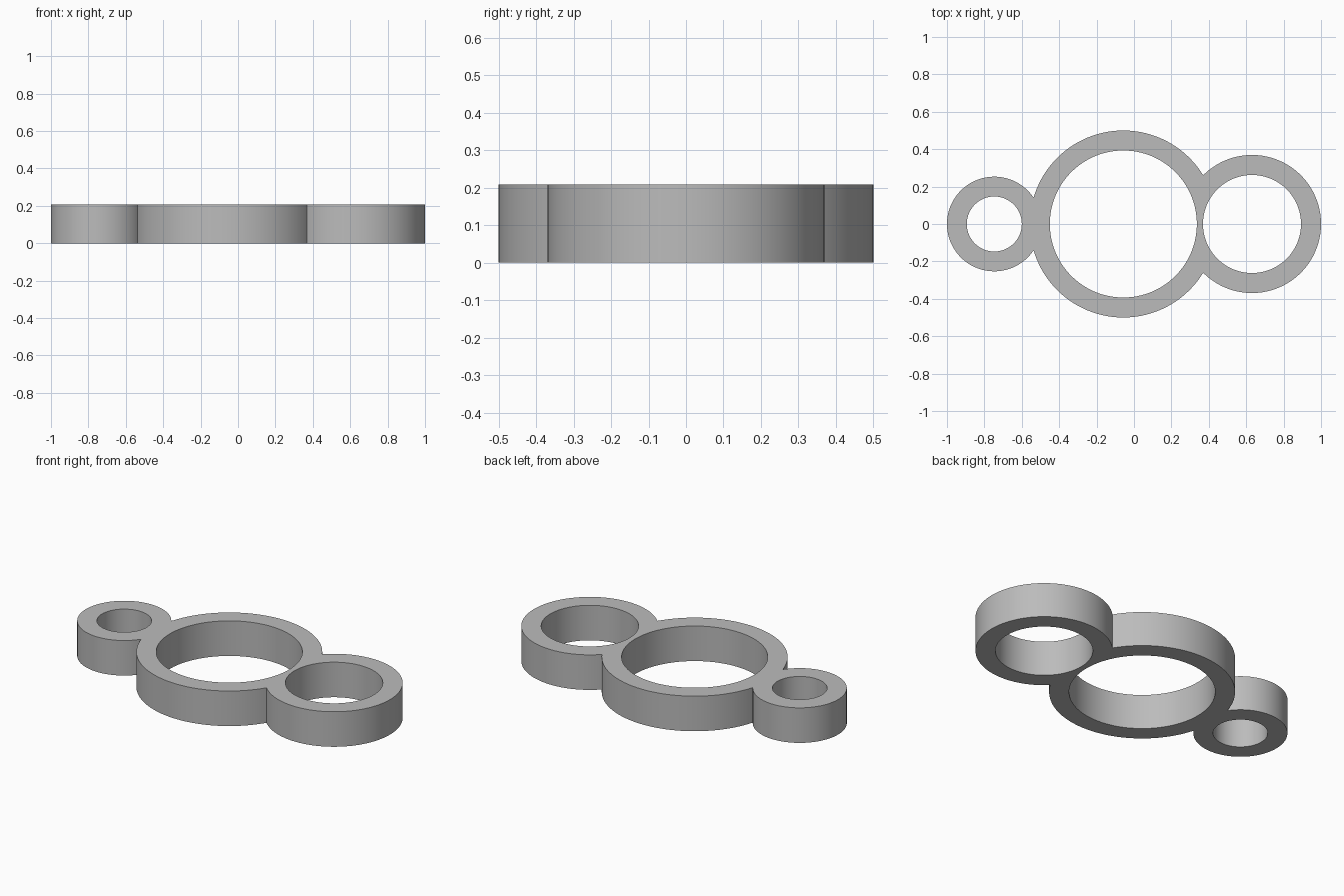
import bpy, math

if "Cube" in bpy.data.objects:
    bpy.data.objects.remove(bpy.data.objects["Cube"])

HEIGHT = 0.208
# name, centre x, outer radius, hole radius
RINGS = [("large_ring", -0.057, 0.5, 0.393),
         ("medium_ring", 0.631, 0.369, 0.262),
         ("small_ring", -0.747, 0.253, 0.147)]

grey = bpy.data.materials.new("plain_grey")
grey.use_nodes = True
COLOUR = (0.5, 0.5, 0.5, 1)
grey.diffuse_color = COLOUR
grey.node_tree.nodes["Principled BSDF"].inputs["Base Color"].default_value = COLOUR


def disc(name, x, radius, depth):
    bpy.ops.mesh.primitive_cylinder_add(vertices=128, radius=radius, depth=depth,
                                        location=(x, 0, HEIGHT / 2))
    obj = bpy.context.object
    obj.name = name
    obj.data.materials.append(grey)
    return obj


def combine(target, tool, operation):
    mod = target.modifiers.new(operation.lower(), "BOOLEAN")
    mod.operation, mod.object, mod.solver = operation, tool, "EXACT"
    bpy.context.view_layer.objects.active = target
    bpy.ops.object.modifier_apply(modifier=mod.name)
    bpy.data.objects.remove(tool)


# Solid discs joined into one outline
discs = [disc(name, x, outer, HEIGHT) for name, x, outer, hole in RINGS]
body = discs[0]
for other in discs[1:]:
    combine(body, other, "UNION")

# Round holes through the joined body
for name, x, outer, hole in RINGS:
    combine(body, disc(name + "_hole", x, hole, HEIGHT * 2), "DIFFERENCE")

# Smooth walls with sharp rims
body.name = "triple_ring_body"
bpy.ops.object.select_all(action="DESELECT")
body.select_set(True)
bpy.context.view_layer.objects.active = body
bpy.ops.object.shade_smooth_by_angle(angle=math.radians(30))
